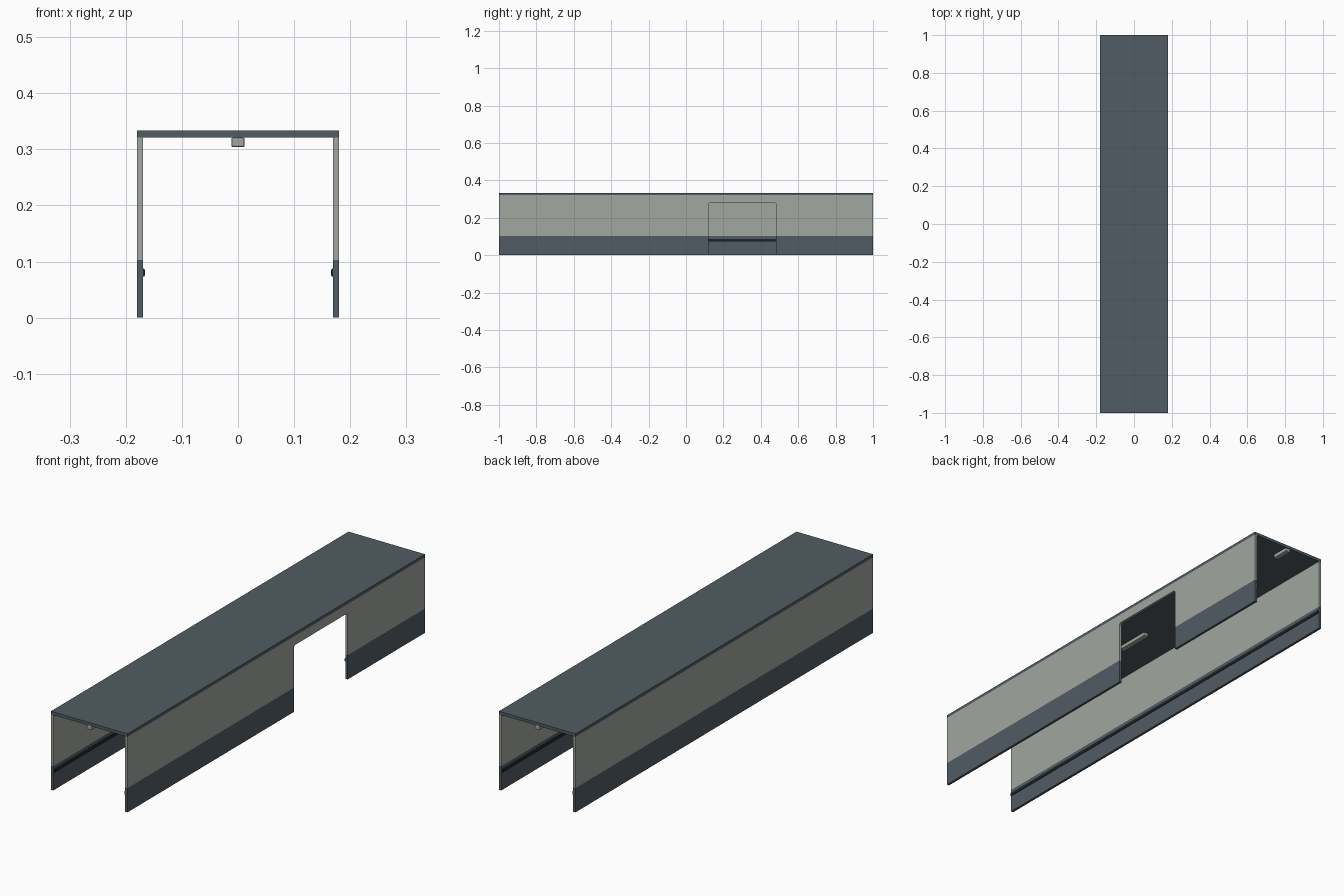
import bpy, bmesh

if "Cube" in bpy.data.objects:
    bpy.data.objects.remove(bpy.data.objects["Cube"])

def material(name, rgb):
    m = bpy.data.materials.new(name)
    m.diffuse_color = (*rgb, 1)
    m.use_nodes = True
    m.node_tree.nodes["Principled BSDF"].inputs["Base Color"].default_value = m.diffuse_color
    return m

SLATE = material("slate blue", (0.08, 0.107, 0.125))
PALE = material("pale grey", (0.36, 0.385, 0.35))
BLACK = material("rail black", (0.012, 0.016, 0.018))

def add_object(name, bm, mats):
    bmesh.ops.recalc_face_normals(bm, faces=bm.faces)
    me = bpy.data.meshes.new(name)
    bm.to_mesh(me)
    bm.free()
    for m in mats:
        me.materials.append(m)
    ob = bpy.data.objects.new(name, me)
    bpy.context.collection.objects.link(ob)
    return ob

def prism(name, pts, to3d, vec, mats):
    """Extrude a flat outline along vec."""
    bm = bmesh.new()
    f = bm.faces.new([bm.verts.new(to3d(a, b)) for a, b in pts])
    r = bmesh.ops.extrude_face_region(bm, geom=[f])
    bmesh.ops.translate(bm, vec=vec, verts=[v for v in r["geom"] if isinstance(v, bmesh.types.BMVert)])
    return add_object(name, bm, mats)

W, IN, H, TOP, BAND = 0.18, 0.169, 0.321, 0.334, 0.103
D0, D1, DH = 0.12, 0.48, 0.282   # doorway limits

def two_tone(ob):
    """Split the wall at the band height and paint the lower part."""
    bm = bmesh.new()
    bm.from_mesh(ob.data)
    bmesh.ops.bisect_plane(bm, geom=bm.verts[:] + bm.edges[:] + bm.faces[:],
                           plane_co=(0, 0, BAND), plane_no=(0, 0, 1))
    for f in bm.faces:
        f.material_index = 0 if f.calc_center_median().z > BAND else 1
    bm.to_mesh(ob.data)
    bm.free()

# Walls: plain on the left, doorway with softened upper corners on the right
plain = [(-1, 0), (1, 0), (1, H), (-1, H)]
c = 0.006
door = [(-1, 0), (D0, 0), (D0, DH - c), (D0 + c, DH), (D1 - c, DH), (D1, DH - c),
        (D1, 0), (1, 0), (1, H), (-1, H)]
for name, x, pts in (("left_wall", -W, plain), ("right_wall", IN, door)):
    two_tone(prism(name, pts, lambda a, b: (x, a, b), (W - IN, 0, 0), [PALE, SLATE]))

# Roof slab
prism("roof", [(-W, H), (W, H), (W, TOP), (-W, TOP)], lambda a, b: (a, -1, b), (0, 2, 0), [SLATE])

# Handrails on the inner faces, interrupted at the doorway
rail = [(IN, 0.073), (0.1675, 0.073), (0.166, 0.076), (0.166, 0.085), (0.1675, 0.088), (IN, 0.088)]
for name, s, y0, y1 in (("left_rail", -1, -1, 1), ("right_rail_front", 1, -1, D0),
                        ("right_rail_back", 1, D1, 1)):
    prism(name, rail, lambda a, b: (s * a, y0, b), (0, y1 - y0, 0), [BLACK])

# Ceiling lamps: one in the middle, half lamps at the ends
for name, y0, y1 in (("front_lamp", -1, -0.92), ("middle_lamp", -0.08, 0.08), ("back_lamp", 0.92, 1)):
    ob = prism(name, [(-0.012, 0.304), (0.012, 0.304), (0.012, H), (-0.012, H)],
               lambda a, b: (a, y0, b), (0, y1 - y0, 0), [PALE])
    bev = ob.modifiers.new("soft_edges", "BEVEL")
    bev.width, bev.segments = 0.003, 2
